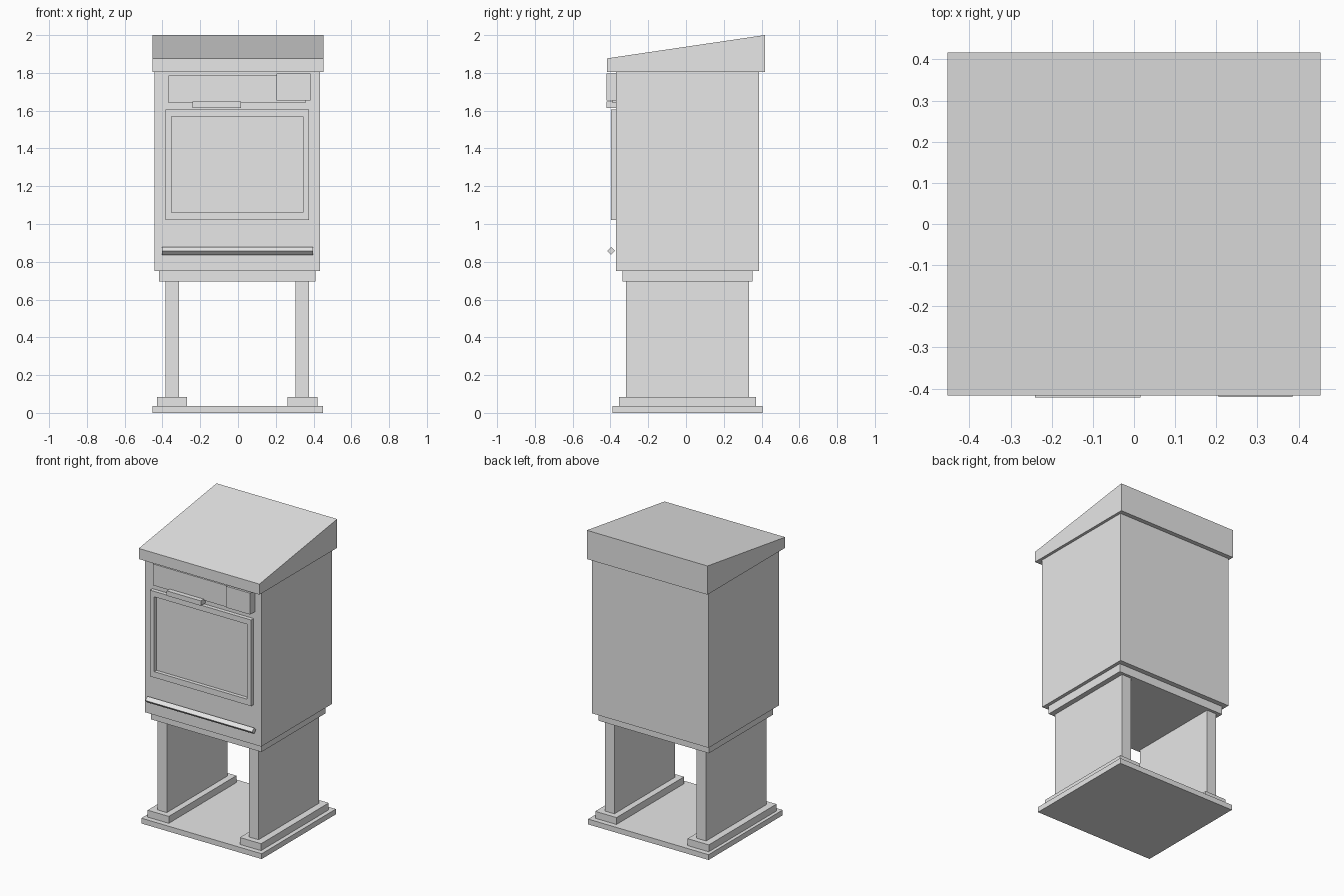
import bpy
import bmesh
from math import pi

cube = bpy.data.objects.get("Cube")
if cube:
    bpy.data.objects.remove(cube, do_unlink=True)

grey = bpy.data.materials.new("plain_grey")
grey.use_nodes = True
grey.diffuse_color = (0.8, 0.8, 0.8, 1)
grey.node_tree.nodes["Principled BSDF"].inputs["Base Color"].default_value = (0.8, 0.8, 0.8, 1)


def finish(name, bm):
    """Turn a bmesh into a flat-shaded object."""
    bmesh.ops.recalc_face_normals(bm, faces=bm.faces)
    mesh = bpy.data.meshes.new(name)
    bm.to_mesh(mesh)
    bm.free()
    mesh.materials.append(grey)
    obj = bpy.data.objects.new(name, mesh)
    bpy.context.scene.collection.objects.link(obj)
    return obj


def add_box(bm, xs, ys, zs):
    """Add a box given by its extents on each axis."""
    verts = bmesh.ops.create_cube(bm, size=1)["verts"]
    for v in verts:
        v.co = [r[0] if c < 0 else r[1] for c, r in zip(v.co, (xs, ys, zs))]
    return verts


def box(name, xs, ys, zs):
    bm = bmesh.new()
    add_box(bm, xs, ys, zs)
    return finish(name, bm)


# Stand: base plate, two slab legs on feet, collar under the cabinet
box("base_plate", (-0.453, 0.451), (-0.39, 0.405), (0, 0.036))
for side, s in (("right", -1), ("left", 1)):
    mid = -0.004
    box(side + "_foot", sorted((mid + s * 0.267, mid + s * 0.426)), (-0.355, 0.37), (0.036, 0.083))
    box(side + "_leg", sorted((mid + s * 0.309, mid + s * 0.38)), (-0.317, 0.333), (0.083, 0.695))
box("collar", (-0.419, 0.411), (-0.335, 0.353), (0.695, 0.751))

# Cabinet body
front = -0.37
box("cabinet", (-0.441, 0.434), (front, 0.387), (0.751, 1.805))

# Sloping roof, low at the front
bm = bmesh.new()
for v in add_box(bm, (-0.453, 0.453), (-0.417, 0.417), (1.805, 2.0)):
    if v.co.y < 0 and v.co.z > 1.9:
        v.co.z = 1.877
finish("sloping_roof", bm)

# Door with a recessed window
bm = bmesh.new()
add_box(bm, (-0.383, 0.376), (-0.397, front), (1.02, 1.605))
bm.normal_update()
face = min(bm.faces, key=lambda f: f.calc_center_median().y)
bmesh.ops.inset_region(bm, faces=[face], thickness=0.035, use_even_offset=True)
for v in face.verts:
    v.co.y = front - 0.002
    v.co.x = -0.351 if v.co.x < 0 else 0.344
    v.co.z = 1.06 if v.co.z < 1.3 else 1.568
# Square up the rim so the recess has straight sides
rim = [f for f in bm.faces if f is not face and all(
    v in face.verts or (v.co.y < -0.39) for v in f.verts)]
bmesh.ops.delete(bm, geom=rim, context='FACES_ONLY')
wall = bmesh.ops.extrude_edge_only(bm, edges=list(face.edges))["geom"]
lip = [g for g in wall if isinstance(g, bmesh.types.BMVert)]
for v in lip:
    v.co.y = -0.397
outer = [v for v in bm.verts if v.co.y < -0.39 and v not in lip]
for a in outer:
    for b in outer:
        if a.index < b.index or a is b:
            continue
bm.verts.index_update()


def nearest(v):
    return min(lip, key=lambda w: (w.co - v.co).length)


for e in [e for e in bm.edges if all(v in outer for v in e.verts)]:
    a, b = e.verts
    bm.faces.new((a, b, nearest(b), nearest(a)))
finish("door_with_window", bm)

# Control strip, control box and door handle
box("control_panel", (-0.367, 0.358), (-0.39, front), (1.64, 1.785))
box("control_box", (0.205, 0.385), (-0.42, front), (1.653, 1.798))
box("door_handle", (-0.24, 0.016), (-0.422, front), (1.615, 1.648))

# Square rail turned on edge
bm = bmesh.new()
bmesh.ops.create_cone(bm, cap_ends=True, segments=4, radius1=0.021, radius2=0.021, depth=0.801)
rail = finish("front_rail", bm)
rail.rotation_euler = (0, pi / 2, 0)
rail.location = (-0.003, -0.396, 0.858)
